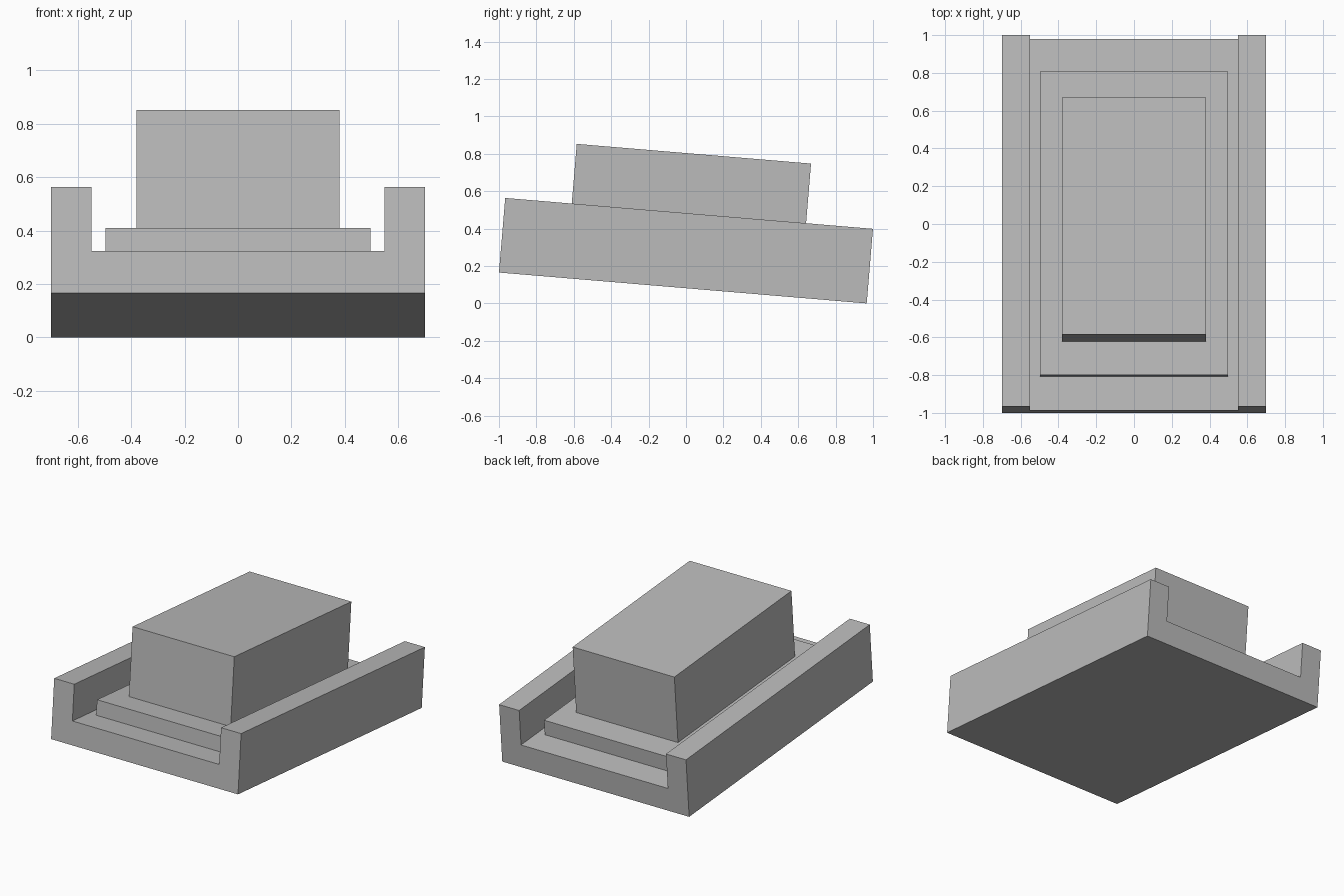
import bpy, bmesh, math
from mathutils import Matrix, Vector

cube = bpy.data.objects.get("Cube")
if cube:
    bpy.data.objects.remove(cube)

grey = bpy.data.materials.new("plain grey")
grey.use_nodes = True
colour = (0.5, 0.5, 0.5, 1)
grey.diffuse_color = colour
grey.node_tree.nodes["Principled BSDF"].inputs["Base Color"].default_value = colour

# Everything leans forward-up on a slight slope, pivoting at the front bottom edge
LENGTH = 1.973
TILT = math.radians(4.8)
slope = Matrix.Translation((0, -1, LENGTH * math.sin(TILT))) @ Matrix.Rotation(-TILT, 4, 'X')


def extrude_profile(name, profile, start, end):
    """Extrude an x/z outline from y = start to y = end on the slope."""
    bm = bmesh.new()
    face = bm.faces.new([bm.verts.new((x, start, z)) for x, z in profile])
    out = bmesh.ops.extrude_face_region(bm, geom=[face])
    moved = [v for v in out["geom"] if isinstance(v, bmesh.types.BMVert)]
    bmesh.ops.translate(bm, verts=moved, vec=Vector((0, end - start, 0)))
    bmesh.ops.recalc_face_normals(bm, faces=bm.faces)
    bm.transform(slope)
    mesh = bpy.data.meshes.new(name)
    bm.to_mesh(mesh)
    bm.free()
    mesh.materials.append(grey)
    obj = bpy.data.objects.new(name, mesh)
    bpy.context.collection.objects.link(obj)
    return obj


def block(name, half_width, bottom, top, start, end):
    w = half_width
    return extrude_profile(name, [(-w, bottom), (w, bottom), (w, top), (-w, top)], start, end)


# U-shaped tray with a rail along each side
half = [(0.70, 0), (0.70, 0.40), (0.55, 0.40), (0.55, 0.158)]
extrude_profile("tray", half + [(-x, z) for x, z in reversed(half)], 0, LENGTH)

# Low plinth on the tray floor and the tall block on top of it
block("plinth", 0.497, 0.158, 0.26, 0.18, 1.793)
block("upper_block", 0.381, 0.26, 0.72, 0.357, 1.614)
